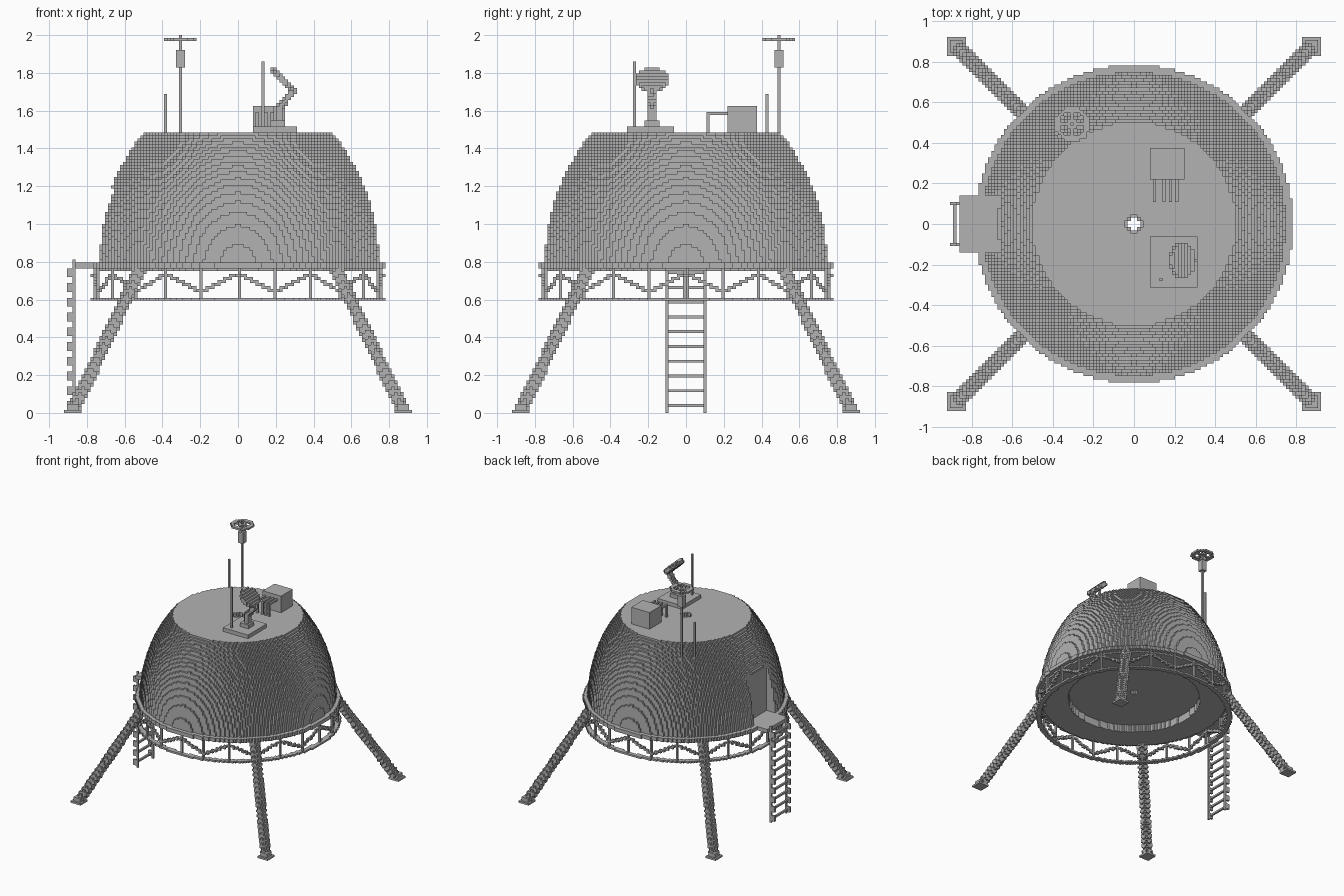
import bpy, math
from mathutils import Vector

S = 2 / 128  # edge length of one block

cube = bpy.data.objects.get("Cube")
if cube:
    bpy.data.objects.remove(cube)

grey = bpy.data.materials.new("hull_grey")
grey.use_nodes = True
colour = (0.45, 0.45, 0.45, 1)
grey.diffuse_color = colour
grey.node_tree.nodes["Principled BSDF"].inputs["Base Color"].default_value = colour


def solid(lo, hi, inside=lambda x, y, z: True):
    """Blocks within a box whose centres pass a test."""
    a = [round(v / S) for v in lo]
    b = [max(round(v / S), c + 1) for v, c in zip(hi, a)]
    return {(i, j, k)
            for i in range(a[0], b[0]) for j in range(a[1], b[1]) for k in range(a[2], b[2])
            if inside((i + .5) * S, (j + .5) * S, (k + .5) * S)}


def tube(a, b, r=0):
    """Blocks along a straight line, thickened by a radius."""
    a, b = Vector(a), Vector(b)
    n = max(1, int((b - a).length / S * 2))
    cells = set()
    for t in range(n + 1):
        p = a.lerp(b, t / n)
        if r:
            cells |= solid(p - Vector((r + S,) * 3), p + Vector((r + S,) * 3),
                           lambda x, y, z: (Vector((x, y, z)) - p).length <= r)
        else:
            cells.add(tuple(math.floor(v / S) for v in p))
    return cells


def ring(r0, r1, z0, z1):
    return solid((-r1, -r1, z0), (r1, r1, z1), lambda x, y, z: r0 <= math.hypot(x, y) <= r1)


def build(name, cells):
    """Make a mesh from the exposed faces of the blocks."""
    index, faces = {}, []
    for c in cells:
        if c[2] < 0:
            continue
        for axis in range(3):
            u, v = (axis + 1) % 3, (axis + 2) % 3
            for side in (0, 1):
                n = list(c)
                n[axis] += 2 * side - 1
                if tuple(n) in cells and n[2] >= 0:
                    continue
                quad = []
                for du, dv in ((0, 0), (1, 0), (1, 1), (0, 1)):
                    p = list(c)
                    p[axis] += side
                    p[u] += du
                    p[v] += dv
                    quad.append(index.setdefault(tuple(p), len(index)))
                faces.append(quad if side else quad[::-1])
    mesh = bpy.data.meshes.new(name)
    mesh.from_pydata([Vector(p) * S for p in index], [], faces)
    mesh.materials.append(grey)
    obj = bpy.data.objects.new(name, mesh)
    bpy.context.collection.objects.link(obj)
    return obj


# Dome hull with door recess, centre shaft and hollow underside
def hull(x, y, z):
    r = math.hypot(x, y)
    if r > .75 * math.sqrt(1 - ((z - .75) / .98) ** 2):
        return False
    if x < -.66 and abs(y) < .14 and .8 < z < 1.18:
        return False
    if r < .53 and z < .82:
        return False
    return r > (.045 if z > 1.46 else .03)


build("dome_hull", solid((-.78, -.78, .75), (.78, .78, 1.485), hull))

# Rims and open truss around the base
build("upper_rim", ring(.735, .783, .766, .8))
build("lower_rim", ring(.745, .783, .594, .61))
POSTS = 24
posts, braces = set(), set()
for n in range(POSTS):
    a, b = (math.tau * (n + d) / POSTS for d in (0, 1))
    pa, pb = ((.765 * math.sin(t), .765 * math.cos(t)) for t in (a, b))
    posts |= tube((*pa, .61), (*pa, .77))
    za, zb = (.735, .64) if n % 2 == 0 else (.64, .735)
    braces |= tube((*pa, za), (*pb, zb), .011)
build("truss_posts", posts)
build("truss_braces", braces)

# Four splayed legs with square feet
for sx, side in ((-1, "right"), (1, "left")):
    for sy, end in ((-1, "front"), (1, "back")):
        build(f"{end}_{side}_leg",
              tube((sx * .86, sy * .86, .04), (sx * .52, sy * .52, .76), .034))
        x, y = sx * .87, sy * .87
        build(f"{end}_{side}_foot",
              solid((x - .047, y - .047, 0), (x + .047, y + .047, .016))
              | solid((x - .032, y - .032, .016), (x + .032, y + .032, .05)))

# Door landing and ladder
build("door_landing", solid((-.86, -.14, .77), (-.7, .14, .8)))
rails, rungs = set(), set()
for y in (-.11, .094):
    rails |= solid((-.88, y, 0), (-.86, y + S, .82))
    rails |= solid((-.88, y, .78), (-.78, y + S, .797))
for n in range(10):
    z = .03 + n * 5 * S
    rungs |= solid((-.89, -.11, z), (-.875, .11, z + S))
    for y in (-.11, .094):
        rungs |= solid((-.906, y, z - S), (-.875, y + S, z + 2 * S))
build("ladder_rails", rails)
build("ladder_rungs", rungs)

# Tall mast with equipment box and spoked wheel aerial
mx, my = -.304, .492
build("tall_mast", tube((mx, my, 1.38), (mx, my, 1.99)))
build("mast_box", solid((mx - .03, my - .03, 1.825), (mx + .03, my + .03, 1.922)))


def wheel(x, y, z):
    dx, dy = x - mx, y - my
    r = math.hypot(dx, dy)
    return .06 < r < .088 or r < .025 or (r < .07 and min(abs(dx), abs(dy)) < .01)


build("wheel_aerial", solid((mx - .1, my - .1, 1.969), (mx + .1, my + .1, 1.985), wheel))

# Whip aerials
build("short_aerial", tube((-.383, .422, 1.38), (-.383, .422, 1.68)))
build("front_aerial", tube((.125, -.267, 1.49), (.125, -.267, 1.85)))

# Roof unit with bent pipes
build("roof_unit", solid((.08, .215, 1.485), (.25, .375, 1.625)))
pipes = set()
for n in range(4):
    x = .1 + n * 2.2 * S
    pipes |= solid((x, .115, 1.575), (x + S, .22, 1.595))
    pipes |= solid((x, .115, 1.485), (x + S, .132, 1.595))
build("roof_pipes", pipes)

# Jointed dish arm on its base plate
build("dish_base", solid((.08, -.312, 1.485), (.312, -.062, 1.515)))
build("dish_pedestal", solid((.17, -.22, 1.515), (.25, -.14, 1.55)))
build("dish_arm", tube((.212, -.18, 1.53), (.212, -.18, 1.61), .022)
      | tube((.212, -.18, 1.61), (.29, -.18, 1.7), .02))
centre, normal = Vector((.238, -.18, 1.762)), Vector((1, 0, 1)).normalized()


def dish(x, y, z):
    d = Vector((x, y, z)) - centre
    return abs(d.dot(normal)) < .014 and d.length < .085


build("dish", solid((.12, -.3, 1.65), (.36, -.06, 1.88), dish))
